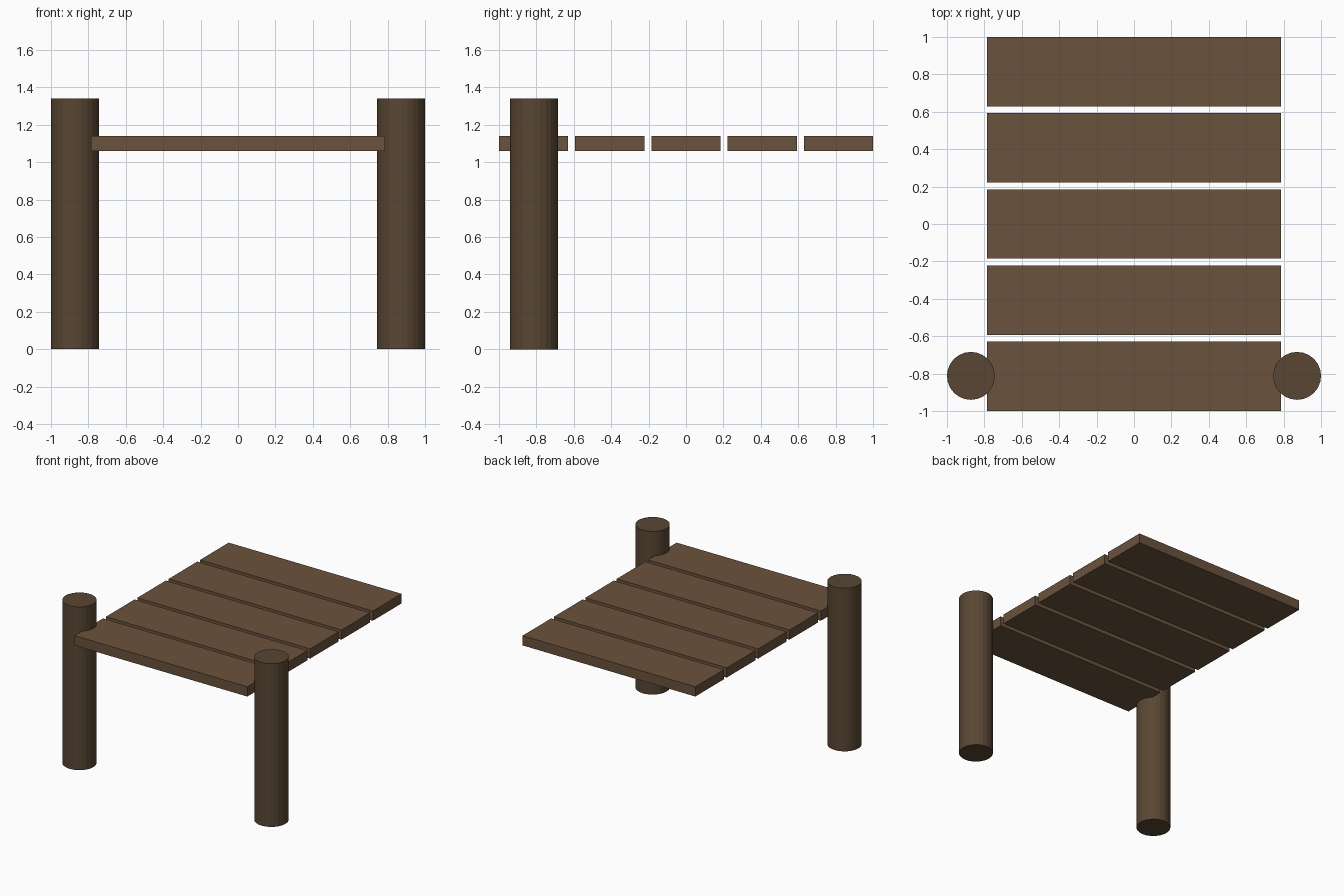
import bpy

if "Cube" in bpy.data.objects:
    bpy.data.objects.remove(bpy.data.objects["Cube"])

PLANKS, PLANK_D, PLANK_T = 5, 0.371, 0.08
PITCH = (2.0 - PLANK_D) / (PLANKS - 1)
DECK_Z = 1.10
POST_R, POST_H = 0.128, 1.34


def material(name, color):
    mat = bpy.data.materials.new(name)
    mat.diffuse_color = (*color, 1)
    mat.use_nodes = True
    mat.node_tree.nodes["Principled BSDF"].inputs["Base Color"].default_value = mat.diffuse_color
    return mat


plank_wood = material("plank_wood", (0.145, 0.085, 0.045))
post_wood = material("post_wood", (0.098, 0.062, 0.033))

# Deck planks, laid side by side with narrow gaps
for i in range(PLANKS):
    y = -1 + PLANK_D / 2 + i * PITCH
    bpy.ops.mesh.primitive_cube_add(size=1, location=(0, y, DECK_Z))
    plank = bpy.context.object
    plank.name = f"deck_plank_{i + 1}"
    plank.scale = (1.57, PLANK_D, PLANK_T)
    bpy.ops.object.transform_apply(location=False, rotation=False, scale=True)
    plank.data.materials.append(plank_wood)

# Round posts at the two front corners
for side, sx in (("left", -1), ("right", 1)):
    bpy.ops.mesh.primitive_cylinder_add(
        vertices=24, radius=POST_R, depth=POST_H,
        location=(sx * (1 - POST_R), -0.812, POST_H / 2))
    post = bpy.context.object
    post.name = f"{side}_post"
    post.data.materials.append(post_wood)
